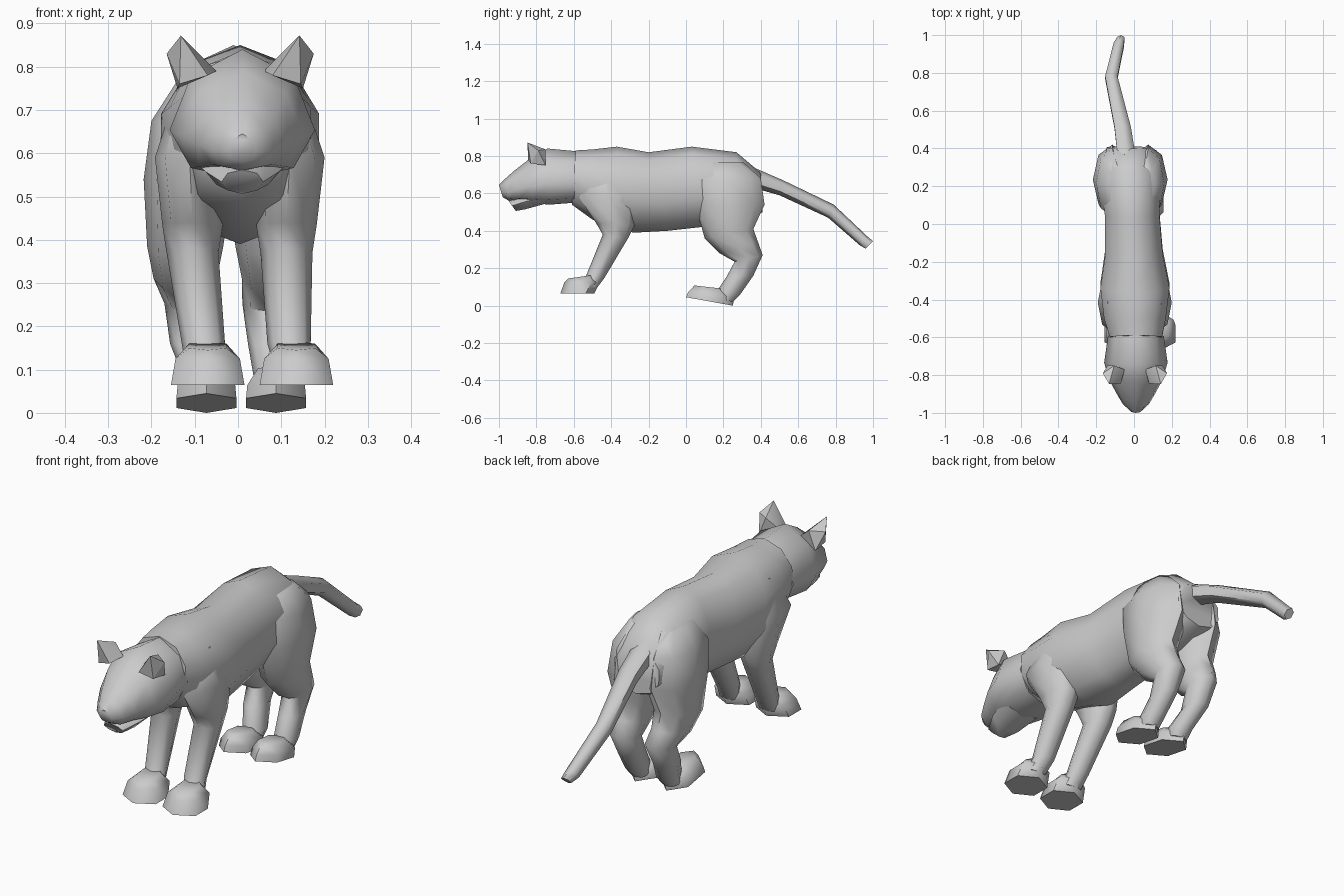
import bpy, bmesh, math
from mathutils import Vector


def finish(name, bm, angle):
    bmesh.ops.recalc_face_normals(bm, faces=bm.faces)
    me = bpy.data.meshes.new(name)
    bm.to_mesh(me)
    bm.free()
    ob = bpy.data.objects.new(name, me)
    bpy.context.collection.objects.link(ob)
    bpy.ops.object.select_all(action='DESELECT')
    ob.select_set(True)
    bpy.context.view_layer.objects.active = ob
    bpy.ops.object.shade_smooth_by_angle(angle=math.radians(angle))
    return ob


def loft(name, rings, n=8, angle=62, sag=0.0):
    """Each ring: centre x, side-profile point a (y, z), opposite point b (y, z), half width.
    sag moves the widest points of each ring towards b."""
    bm = bmesh.new()
    loops = []
    for x, ay, az, by, bz, w in rings:
        a, b = Vector((x, ay, az)), Vector((x, by, bz))
        loop = []
        for i in range(n):
            t = 2 * math.pi * i / n
            along = math.cos(t) / 2 - sag * math.sin(t) ** 2
            loop.append(bm.verts.new((a + b) / 2 + (a - b) * along + Vector((w * math.sin(t), 0, 0))))
        loops.append(loop)
    for l0, l1 in zip(loops, loops[1:]):
        for i in range(n):
            j = (i + 1) % n
            bm.faces.new((l0[i], l0[j], l1[j], l1[i]))
    bm.faces.new(loops[0])
    bm.faces.new(loops[-1])
    return finish(name, bm, angle)


# torso from neck to rump
loft("torso", [
    (0.01, -0.59, 0.83, -0.61, 0.54, 0.145),
    (0.005, -0.50, 0.835, -0.50, 0.46, 0.172),
    (0.005, -0.37, 0.85, -0.28, 0.39, 0.192),
    (0.0, -0.20, 0.82, -0.10, 0.40, 0.160),
    (-0.01, 0.03, 0.85, 0.08, 0.42, 0.152),
    (-0.02, 0.27, 0.82, 0.26, 0.43, 0.165),
    (-0.03, 0.40, 0.71, 0.41, 0.50, 0.120)], n=10)

# head, muzzle and lower jaw
loft("head", [
    (0.01, -0.58, 0.825, -0.60, 0.55, 0.148),
    (0.01, -0.74, 0.84, -0.73, 0.54, 0.168),
    (0.01, -0.83, 0.79, -0.82, 0.548, 0.142),
    (0.01, -0.92, 0.72, -0.89, 0.56, 0.100),
    (0.01, -0.965, 0.68, -0.945, 0.56, 0.070),
    (0.01, -1.0, 0.645, -0.98, 0.58, 0.032)], sag=0.12)
loft("jaw", [
    (0.01, -0.74, 0.62, -0.75, 0.545, 0.11),
    (0.01, -0.85, 0.60, -0.86, 0.515, 0.085),
    (0.01, -0.95, 0.562, -0.91, 0.506, 0.048)])

# ears: upright wedges with a broad outer rim
ear = [(0.145, -0.75, 0.75), (0.055, -0.77, 0.79), (0.075, -0.845, 0.78),
       (0.137, -0.847, 0.872), (0.170, -0.79, 0.83), (0.11, -0.75, 0.835), (0.14, -0.83, 0.76)]
for side, s in (("left", -1), ("right", 1)):
    bm = bmesh.new()
    for x, y, z in ear:
        bm.verts.new((0.005 + s * x, y, z))
    bmesh.ops.convex_hull(bm, input=bm.verts)
    finish("ear_" + side, bm, 30)

# tail
loft("tail", [
    (-0.04, 0.37, 0.735, 0.36, 0.63, 0.055),
    (-0.06, 0.52, 0.67, 0.50, 0.59, 0.050),
    (-0.12, 0.79, 0.54, 0.76, 0.47, 0.038),
    (-0.08, 0.97, 0.37, 0.93, 0.322, 0.032),
    (-0.07, 1.0, 0.345, 0.96, 0.305, 0.022)], n=6)

# hind legs: centre x at hip, knee, hock and paw
for side, hip, knee, hock, foot in (("left", -0.115, -0.122, -0.105, -0.073),
                                    ("right", 0.075, 0.082, 0.075, 0.088)):
    loft("hind_leg_" + side, [
        (hip * 0.8, 0.10, 0.765, 0.31, 0.765, 0.050),
        (hip, 0.03, 0.67, 0.40, 0.68, 0.085),
        (hip, 0.05, 0.54, 0.42, 0.54, 0.103),
        (knee, 0.10, 0.36, 0.36, 0.41, 0.088),
        (knee, 0.18, 0.28, 0.385, 0.34, 0.073),
        (hock, 0.26, 0.235, 0.41, 0.27, 0.065),
        (hock, 0.22, 0.16, 0.36, 0.16, 0.052),
        (foot, 0.17, 0.085, 0.29, 0.06, 0.050),
        (foot, 0.17, 0.04, 0.25, 0.02, 0.045)])
    loft("hind_paw_" + side, [
        (foot, 0.045, 0.108, 0.20, 0.09, 0.048),
        (foot, 0.01, 0.07, 0.26, 0.045, 0.077),
        (foot, 0.0, 0.045, 0.25, 0.0, 0.080)], n=6)

# front legs: centre x at shoulder, elbow, wrist and paw
for side, shoulder, elbow, wrist, foot in (("left", -0.112, -0.105, -0.080, -0.070),
                                           ("right", 0.120, 0.112, 0.118, 0.135)):
    loft("front_leg_" + side, [
        (shoulder * 0.85, -0.50, 0.74, -0.33, 0.76, 0.045),
        (shoulder, -0.58, 0.59, -0.25, 0.59, 0.080),
        (elbow, -0.48, 0.44, -0.275, 0.43, 0.070),
        (elbow, -0.445, 0.38, -0.31, 0.36, 0.060),
        (wrist, -0.53, 0.17, -0.435, 0.15, 0.050),
        (foot, -0.55, 0.11, -0.48, 0.09, 0.050)])
    loft("front_paw_" + side, [
        (foot, -0.63, 0.145, -0.49, 0.165, 0.050),
        (foot, -0.65, 0.125, -0.46, 0.125, 0.086),
        (foot, -0.672, 0.065, -0.49, 0.065, 0.098)], n=6)
